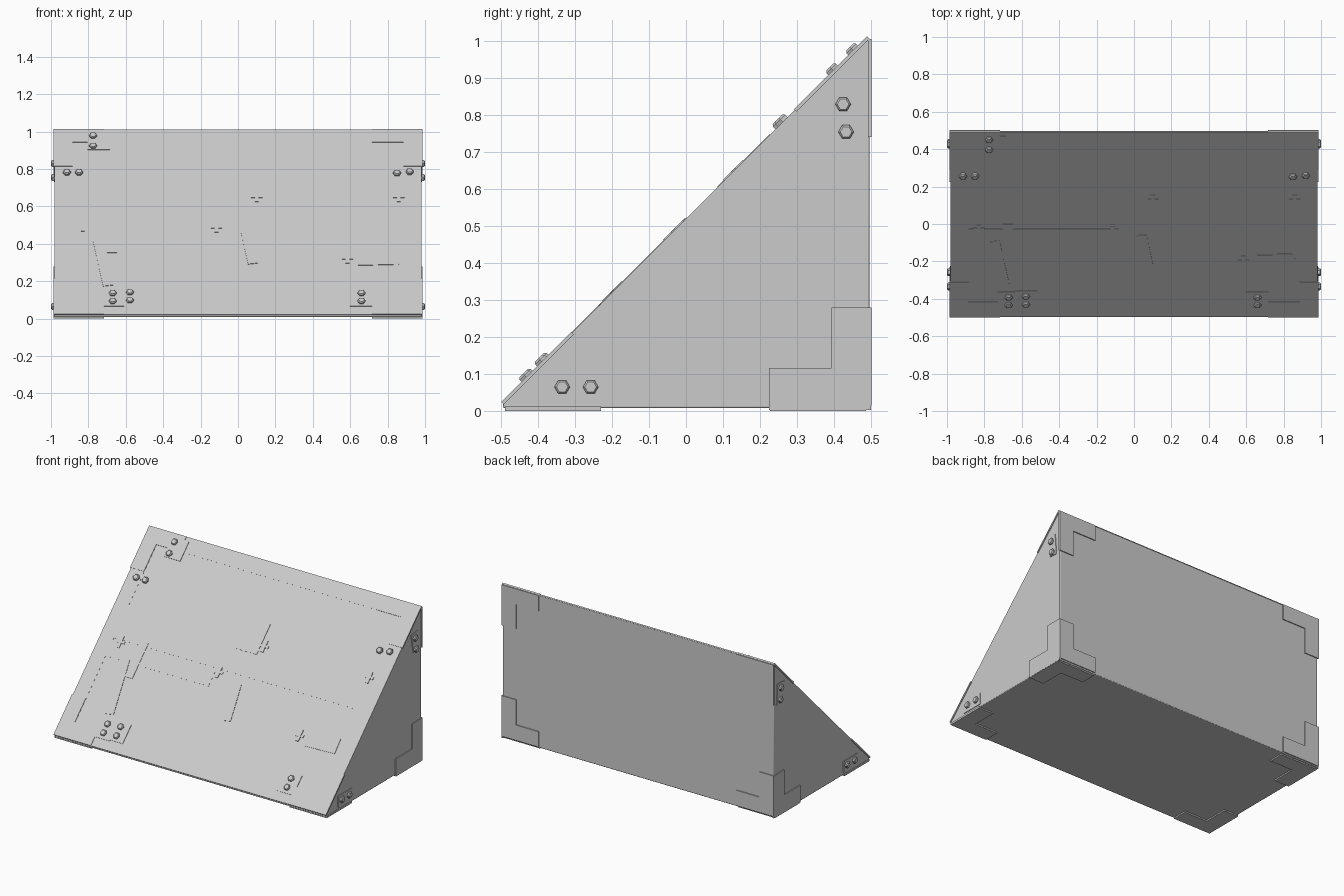
import bpy, bmesh, math
from mathutils import Vector, Matrix

if "Cube" in bpy.data.objects:
    bpy.data.objects.remove(bpy.data.objects["Cube"])

steel = bpy.data.materials.new("grey steel")
steel.diffuse_color = (0.6, 0.6, 0.6, 1)
steel.use_nodes = True
steel.node_tree.nodes["Principled BSDF"].inputs["Base Color"].default_value = steel.diffuse_color

W = 0.981            # half width of the wedge
S = math.sqrt(0.5)


def frame(origin, a, b, n):
    m = Matrix((a, b, n)).transposed().to_4x4()
    m.translation = origin
    return m


# Working planes: local x, y lie in the face, local z points outwards
SLOPE = frame((0, -0.496, 0.02), (1, 0, 0), (0, S, S), (0, -S, S))
BACK = frame((0, 0.496, 0), (-1, 0, 0), (0, 0, 1), (0, 1, 0))
BASE = frame((0, 0, 0.008), (1, 0, 0), (0, -1, 0), (0, 0, -1))
RIGHT = frame((W, 0, 0), (0, 1, 0), (0, 0, 1), (1, 0, 0))
LEFT = frame((-W, 0, 0), (0, -1, 0), (0, 0, 1), (-1, 0, 0))


def plate(name, plane, pts, top, bottom=-0.004, bevel=0.0):
    """Extrude an outline lying in a plane."""
    bm = bmesh.new()
    low = [bm.verts.new((x, y, bottom)) for x, y in pts]
    high = [bm.verts.new((x, y, top)) for x, y in pts]
    bm.faces.new(low[::-1])
    bm.faces.new(high)
    for i in range(len(pts)):
        j = (i + 1) % len(pts)
        bm.faces.new((low[i], low[j], high[j], high[i]))
    bmesh.ops.recalc_face_normals(bm, faces=bm.faces)
    me = bpy.data.meshes.new(name)
    bm.to_mesh(me)
    bm.free()
    ob = bpy.data.objects.new(name, me)
    bpy.context.collection.objects.link(ob)
    ob.matrix_world = plane
    me.materials.append(steel)
    if bevel:
        mod = ob.modifiers.new("bevel", "BEVEL")
        mod.width, mod.segments = bevel, 2
    return ob


def rect(x0, x1, y0, y1):
    return [(x0, y0), (x1, y0), (x1, y1), (x0, y1)]


def tilted(cx, cy, w, h, deg):
    c, s = math.cos(math.radians(deg)), math.sin(math.radians(deg))
    return [(cx + x * c - y * s, cy + x * s + y * c)
            for x, y in rect(-w / 2, w / 2, -h / 2, h / 2)]


def angle_plate(name, plane, cx, cy, dx, dy, la, lb, wa, wb, t=0.006):
    """L-shaped corner: arm la along x (width wb), arm lb along y (width wa)."""
    pts = [(0, 0), (la, 0), (la, wb), (wa, wb), (wa, lb), (0, lb)]
    plate(name, plane, [(cx + dx * x, cy + dy * y) for x, y in pts], t)


def bolt(plane, x, y, r=0.021, h=0.012):
    """Hex head with a chamfered crown."""
    bm = bmesh.new()
    rings = [[bm.verts.new((x + k * r * math.cos(i * math.pi / 3),
                            y + k * r * math.sin(i * math.pi / 3), z)) for i in range(6)]
             for k, z in ((1, -0.004), (1, h * 0.7), (0.75, h))]
    for lo, hi in zip(rings, rings[1:]):
        for i in range(6):
            j = (i + 1) % 6
            bm.faces.new((lo[i], lo[j], hi[j], hi[i]))
    bm.faces.new(rings[-1])
    me = bpy.data.meshes.new("bolt")
    bm.to_mesh(me)
    bm.free()
    me.materials.append(steel)
    ob = bpy.data.objects.new("bolt", me)
    bpy.context.collection.objects.link(ob)
    ob.matrix_world = plane


# Wedge body: side outline extruded across the full width
body = plate("wedge_body", RIGHT,
             [(-0.495, 0.008), (0.496, 0.008), (0.496, 1.006), (0.487, 1.006), (-0.495, 0.024)],
             0.0, -2 * W, 0.004)


def v(z):
    return (z - 0.02) / S     # height to distance along the slope


L = v(1.01)

# Raised border around the slope
for s in (-1, 1):
    plate("slope_side_border", SLOPE, rect(*sorted((s * W, s * 0.885)), 0, L), 0.003)
plate("slope_bottom_border", SLOPE, rect(-0.885, 0.885, 0, v(0.10)), 0.003)
plate("slope_top_border", SLOPE, rect(-0.885, 0.885, v(0.94), L), 0.003)

# Sheet panels with narrow seams on the slope
for x0, x1, z0, z1, t in ((-0.885, -0.14, 0.105, 0.317, 0.001), (-0.14, 0.885, 0.105, 0.317, 0.001),
                          (-0.885, -0.14, 0.325, 0.405, 0.002), (-0.885, -0.14, 0.413, 0.490, 0.003),
                          (-0.14, 0.885, 0.325, 0.490, 0.002), (-0.885, 0.885, 0.499, 0.641, 0.003),
                          (-0.885, 0.885, 0.649, 0.935, 0.002)):
    plate("slope_panel", SLOPE, rect(x0, x1, v(z0), v(z1)), t)

# Repair patches and clips across the seams
for x, z, w, h, a in ((-0.675, 0.435, 0.055, 0.24, 0), (0.06, 0.375, 0.05, 0.24, 9),
                      (-0.72, 0.30, 0.06, 0.36, 9), (0.0, 0.675, 0.15, 0.20, 0),
                      (0.75, 0.32, 0.22, 0.10, 2)):
    plate("repair_patch", SLOPE, tilted(x, v(z), w, h, a), 0.005)
for x, z in ((0.1, 0.648), (0.86, 0.648), (-0.83, 0.49), (-0.115, 0.485), (0.585, 0.32)):
    plate("seam_clip", SLOPE, tilted(x, v(z), 0.02, 0.075, 0), 0.007)
    plate("seam_clip_bar", SLOPE, tilted(x, v(z), 0.06, 0.016, 0), 0.006)

# Corner brackets on the slope, back, base and sides
for s in (-1, 1):
    x = s * 0.986
    angle_plate("slope_bracket", SLOPE, x, 0, -s, 1, 0.27, v(0.21), 0.10, v(0.10))
    angle_plate("slope_bracket", SLOPE, x, L, -s, -1, 0.27, 0.28, 0.10, 0.10)
    angle_plate("back_bracket", BACK, x, 0.015, -s, 1, 0.27, 0.265, 0.105, 0.10)
    angle_plate("back_bracket", BACK, x, 1.006, -s, -1, 0.27, 0.265, 0.105, 0.10)
    angle_plate("base_bracket", BASE, x, 0.49, -s, -1, 0.27, 0.26, 0.105, 0.10, 0.008)
    angle_plate("base_bracket", BASE, x, -0.487, -s, 1, 0.27, 0.26, 0.105, 0.10, 0.008)

for plane, s in ((RIGHT, 1), (LEFT, -1)):
    angle_plate("side_bracket", plane, s * 0.500, 0.003, -s, 1, 0.275, 0.277, 0.107, 0.113)
    plate("side_front_plate", plane, rect(*sorted((s * -0.37, s * -0.225)), 0.025, 0.098), 0.004)
    plate("side_top_plate", plane, [(s * y, z) for y, z in
          ((0.385, 0.86), (0.457, 0.868), (0.468, 0.73), (0.41, 0.735))], 0.004)
    for y, z in ((0.425, 0.83), (0.433, 0.755), (-0.335, 0.065), (-0.258, 0.065)):
        bolt(plane, s * y, z, h=0.018)

# Bolts on the slope
for x, z in ((-0.915, 0.777), (-0.85, 0.777), (-0.775, 0.972), (-0.775, 0.918),
             (0.85, 0.773), (0.918, 0.78), (-0.67, 0.13), (-0.67, 0.088),
             (-0.578, 0.135), (-0.578, 0.092), (0.66, 0.13), (0.66, 0.088)):
    bolt(SLOPE, x, v(z), h=0.018)

# Small plates under the bolt pairs
for x, z in ((-0.745, 0.945), (-0.67, 0.108), (-0.578, 0.113), (0.66, 0.108)):
    plate("bolt_plate", SLOPE, tilted(x, v(z), 0.12, 0.13, 0), 0.006)

# Soft shading with crisp edges
for ob in bpy.context.scene.objects:
    ob.select_set(ob.type == "MESH")
bpy.context.view_layer.objects.active = body
bpy.ops.object.shade_smooth_by_angle(angle=math.radians(30))
